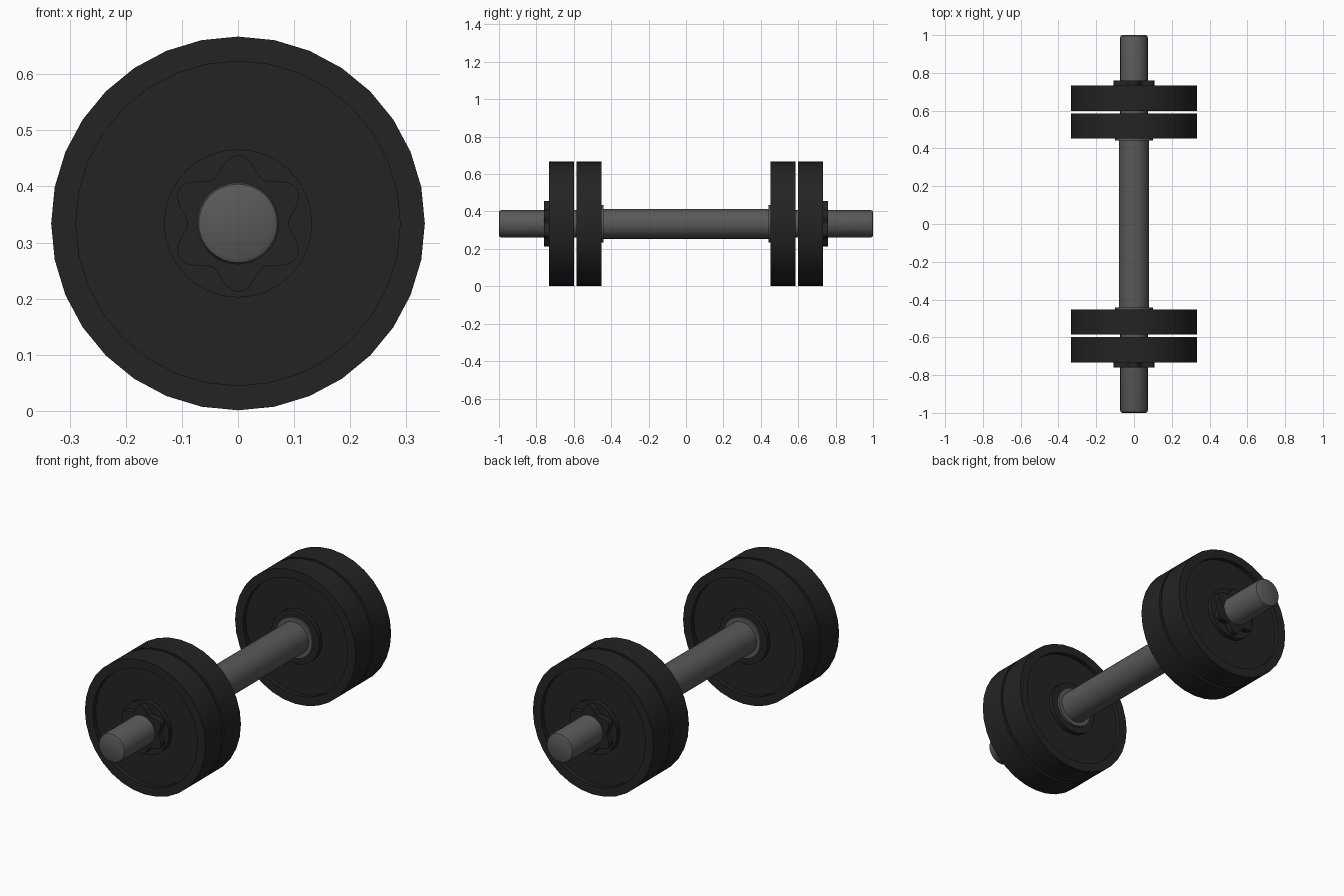
import bpy, bmesh
from math import sin, cos, pi, radians

cube = bpy.data.objects.get("Cube")
if cube:
    bpy.data.objects.remove(cube, do_unlink=True)

AXIS_Z = 0.334


def material(name, grey, roughness):
    m = bpy.data.materials.new(name)
    m.use_nodes = True
    colour = (grey, grey, grey, 1)
    m.diffuse_color = colour
    bsdf = m.node_tree.nodes["Principled BSDF"]
    bsdf.inputs["Base Color"].default_value = colour
    bsdf.inputs["Roughness"].default_value = roughness
    return m


rubber = material("black rubber", 0.017, 0.7)
steel = material("grey steel", 0.1, 0.5)


def round_radius(r, angle):
    return r


def star_radius(r, angle):
    # six rounded lobes, one pointing straight up
    return r * (1 + 0.15 * cos(6 * angle))


def lathe(name, profile, mat, sides=32, closed=False, shape=round_radius):
    """Turn (radius, y) points around the bar axis; open profiles get end caps."""
    bm = bmesh.new()
    rings = []
    for r, y in profile:
        ring = []
        for i in range(sides):
            a = 2 * pi * i / sides
            d = shape(r, a)
            ring.append(bm.verts.new((d * sin(a), y, AXIS_Z + d * cos(a))))
        rings.append(ring)
    pairs = list(zip(rings, rings[1:]))
    if closed:
        pairs.append((rings[-1], rings[0]))
    else:
        bm.faces.new(rings[0])
        bm.faces.new(rings[-1])
    for a, b in pairs:
        for i in range(sides):
            j = (i + 1) % sides
            bm.faces.new((a[i], a[j], b[j], b[i]))
    bmesh.ops.recalc_face_normals(bm, faces=bm.faces)
    mesh = bpy.data.meshes.new(name)
    bm.to_mesh(mesh)
    bm.free()
    mesh.materials.append(mat)
    obj = bpy.data.objects.new(name, mesh)
    bpy.context.collection.objects.link(obj)
    bpy.ops.object.select_all(action='DESELECT')
    obj.select_set(True)
    bpy.context.view_layer.objects.active = obj
    bpy.ops.object.shade_smooth_by_angle(angle=radians(30))
    return obj


def weight_plate(name, y0, y1, s):
    # rim, recessed web and raised hub, the same on both faces
    rim, web, hub, bore, depth = 0.333, 0.289, 0.132, 0.072, 0.022
    side = [(bore, y0), (hub, y0), (hub, y0 + depth),
            (web, y0 + depth), (web, y0), (rim, y0)]
    other = [(r, y0 + y1 - y) for r, y in reversed(side)]
    lathe(name, [(r, s * y) for r, y in side + other], rubber, closed=True)


# Handle: thick grip in the middle, thinner ends with bevelled tips
half = [(0.08, 0.447), (0.073, 0.447), (0.073, 0.988), (0.07, 0.996), (0.063, 1.0)]
lathe("handle_bar", [(r, -y) for r, y in reversed(half)] + half, steel)

for end, s in (("front", -1), ("back", 1)):
    # Stop flange against the inner plate
    lathe(end + "_flange", [(0.1, s * 0.442), (0.1, s * 0.456)], steel)
    weight_plate(end + "_inner_plate", 0.4525, 0.585, s)
    weight_plate(end + "_outer_plate", 0.5985, 0.7325, s)
    # Star nut that locks the plates
    lathe(end + "_star_nut", [(0.106, s * 0.73), (0.106, s * 0.76)],
          rubber, sides=72, shape=star_radius)
